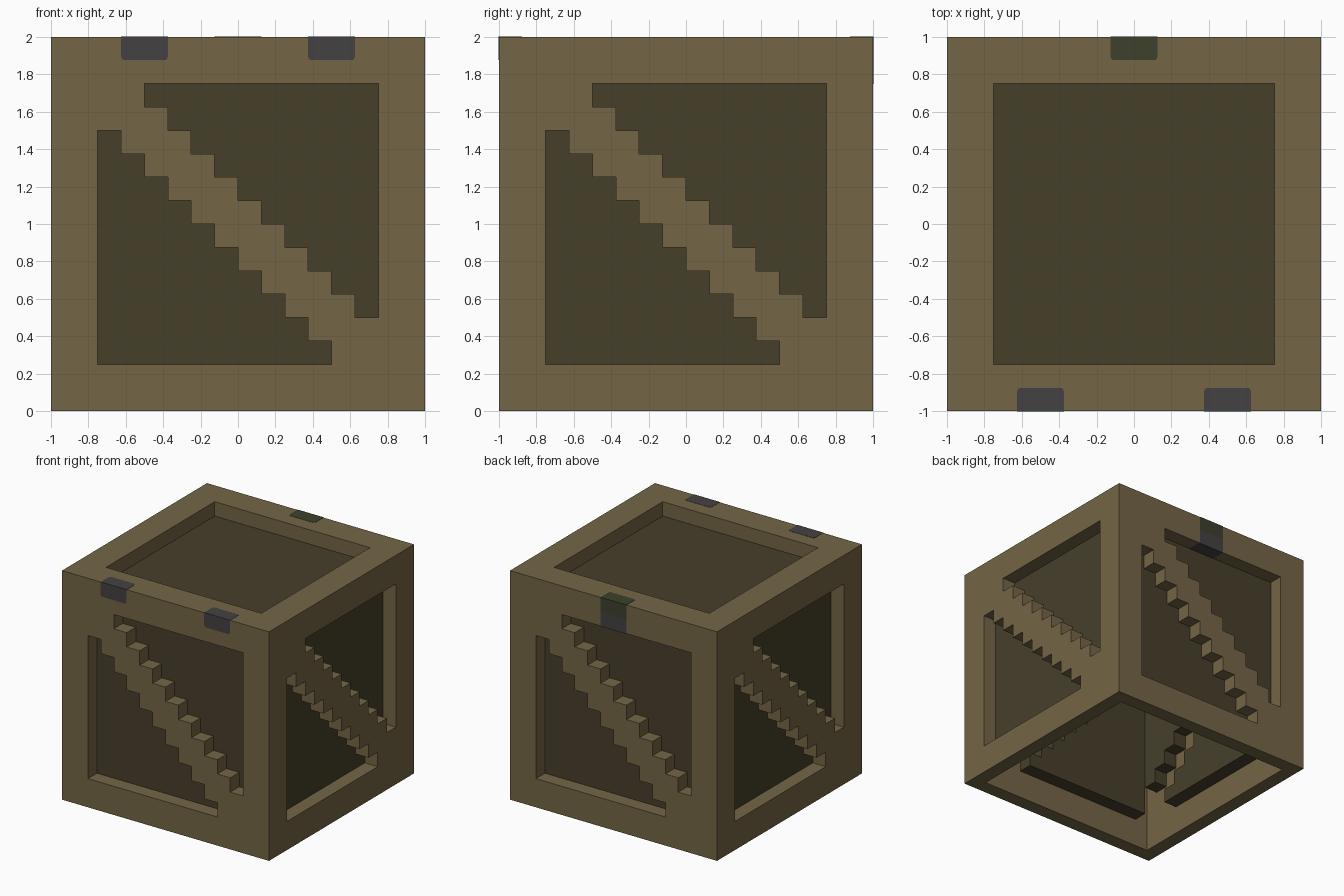
import bpy, bmesh
from math import pi
from mathutils import Matrix, Vector

cube = bpy.data.objects.get("Cube")
if cube:
    bpy.data.objects.remove(cube)

STEP = 0.125    # wall thickness and stair step
EPS = 0.002     # how far the fittings stand proud


def material(name, rgb):
    m = bpy.data.materials.new(name)
    m.use_nodes = True
    m.diffuse_color = (*rgb, 1)
    m.node_tree.nodes["Principled BSDF"].inputs["Base Color"].default_value = (*rgb, 1)
    return m


tan = material("tan wood", (0.174, 0.133, 0.061))
dark = material("dark wood", (0.061, 0.050, 0.023))
iron = material("grey iron", (0.060, 0.053, 0.055))
olive = material("olive hinge", (0.048, 0.051, 0.025))


def prism(bm, profile, near, far, matrix=Matrix()):
    """Extrude an (x, z) profile along y from near to far."""
    face = bm.faces.new([bm.verts.new(matrix @ Vector((x, near, z))) for x, z in profile])
    verts = bmesh.ops.extrude_face_region(bm, geom=[face])["geom"]
    verts = [v for v in verts if isinstance(v, bmesh.types.BMVert)]
    shift = matrix.to_3x3() @ Vector((0, far - near, 0))
    bmesh.ops.translate(bm, vec=shift, verts=verts)


def finish(bm, name, mat):
    bmesh.ops.recalc_face_normals(bm, faces=bm.faces[:])
    mesh = bpy.data.meshes.new(name)
    bm.to_mesh(mesh)
    bm.free()
    mesh.materials.append(mat)
    obj = bpy.data.objects.new(name, mesh)
    bpy.context.collection.objects.link(obj)
    return obj


def box(name, low, high, mat):
    bm = bmesh.new()
    prism(bm, [(low[0], low[2]), (high[0], low[2]), (high[0], high[2]), (low[0], high[2])],
          low[1], high[1])
    return finish(bm, name, mat)


def cut(target, cutter):
    mod = target.modifiers.new("cut", 'BOOLEAN')
    mod.operation = 'DIFFERENCE'
    mod.solver = 'EXACT'
    mod.object = cutter
    bpy.context.view_layer.objects.active = target
    bpy.ops.object.modifier_apply(modifier=mod.name)
    bpy.data.objects.remove(cutter)


# Stepped triangles above and below the diagonal brace
upper = [(0.75, 1.75), (-0.5, 1.75)]
for i in range(10):
    z = 1.75 - STEP * (i + 1)
    upper += [(-0.5 + STEP * i, z), (-0.5 + STEP * (i + 1), z)]
upper[-1] = (0.75, 0.5)
lower = [(-x, 2 - z) for x, z in upper]
square = [(-0.75, -0.75), (0.75, -0.75), (0.75, 0.75), (-0.75, 0.75)]

# Four sides turned about z; the lid lies flat with its outside upward
sides = [Matrix.Rotation(k * pi / 2, 4, 'Z') for k in range(4)]
lid = Matrix.Translation((0, 0, 1)) @ Matrix.Rotation(-pi / 2, 4, 'X')


def openings(name, near, far, mat):
    bm = bmesh.new()
    for turn in sides:
        prism(bm, upper, near, far, turn)
        prism(bm, lower, near, far, turn)
    prism(bm, square, near, far, lid)
    return finish(bm, name, mat)


# Frame: hollow box, open underneath, with stepped openings
frame = box("crate_frame", (-1, -1, 0), (1, 1, 2), tan)
cut(frame, box("hollow_cutter", (-0.875, -0.875, -0.5), (0.875, 0.875, 1.875), tan))
cut(frame, openings("opening_cutter", -1.2, -0.8, tan))

# Recessed panels behind the openings
openings("recessed_panels", -0.875, -0.75, dark)


# Metal fittings let into the frame
def fitting(name, low, high, mat, rounded):
    """Box whose x-end edges touching the 'rounded' planes are softened."""
    obj = box(name, low, high, mat)
    bm = bmesh.new()
    bm.from_mesh(obj.data)
    edges = []
    for e in bm.edges:
        for axis, value, along in rounded:
            flat = all(abs(v.co[axis] - value) < 1e-4 for v in e.verts)
            if flat and abs(e.verts[0].co[along] - e.verts[1].co[along]) > 0.05:
                edges.append(e)
    bmesh.ops.bevel(bm, geom=edges, offset=0.018, segments=3, profile=0.5, affect='EDGES')
    bm.to_mesh(obj.data)
    bm.free()


inner, outer, top, base = 0.876, 1 + EPS, 2 + EPS, 1.876
for side, x in (("right", -0.5), ("left", 0.5)):
    fitting(side + "_clasp", (x - STEP, -outer, base), (x + STEP, -inner, top), iron,
            [(2, base, 1), (1, -inner, 2)])
fitting("hinge_upper", (-STEP, inner, 1.875), (STEP, outer, top), olive, [(1, inner, 2)])
box("hinge_lower", (-STEP, inner, 1.75 - EPS), (STEP, outer, 1.875), iron)
